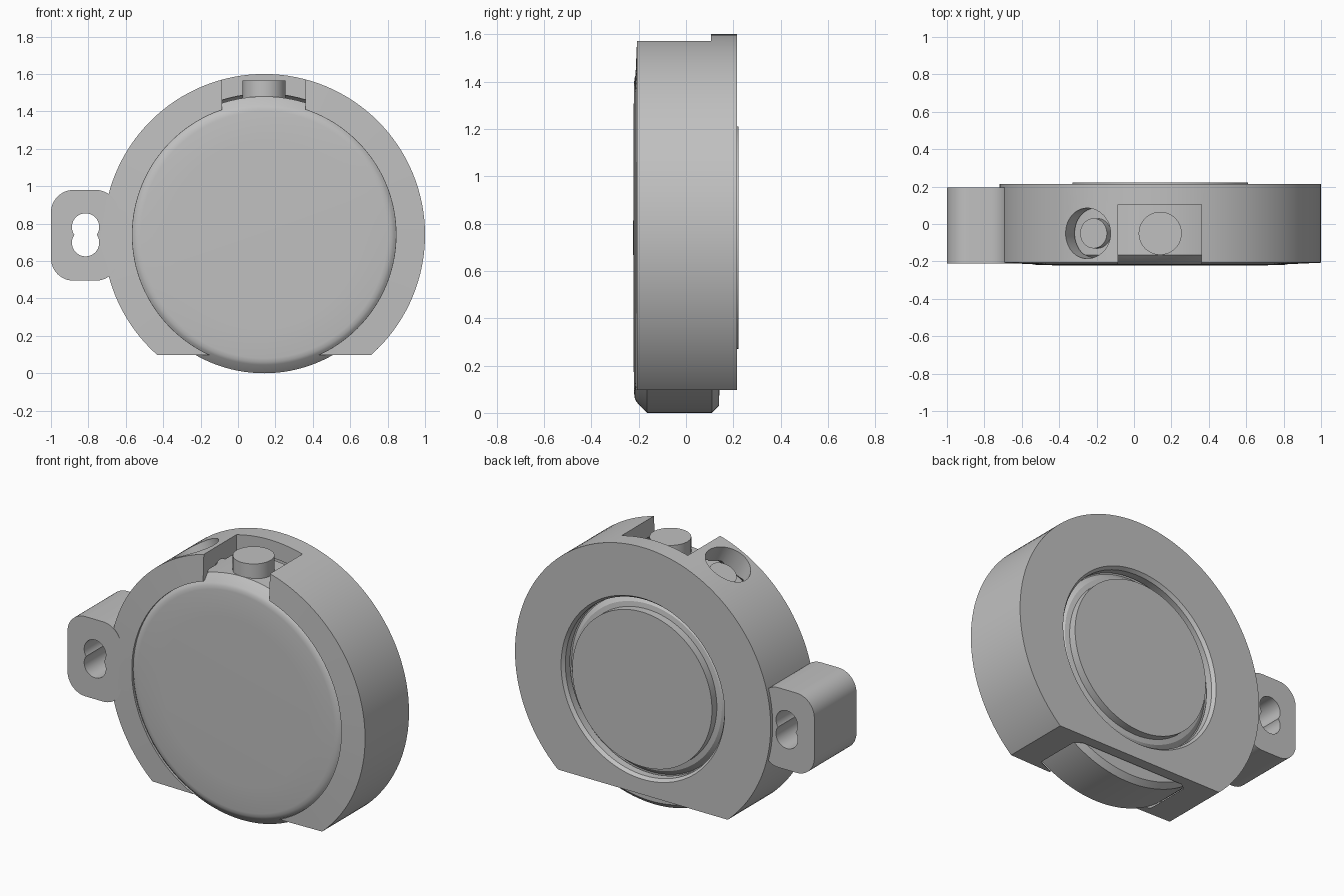
import bpy, bmesh, math
from mathutils import Matrix, Vector

if "Cube" in bpy.data.objects:
    bpy.data.objects.remove(bpy.data.objects["Cube"], do_unlink=True)

CENTRE = Vector((0.14, 0, 0.74))
TILT = math.radians(-27)
BUTTON_Y = -0.05

grey = bpy.data.materials.new("plain grey")
grey.use_nodes = True
grey.diffuse_color = (0.53, 0.53, 0.53, 1)
grey.node_tree.nodes["Principled BSDF"].inputs["Base Color"].default_value = grey.diffuse_color


def make_object(name, bm):
    bmesh.ops.recalc_face_normals(bm, faces=bm.faces)
    mesh = bpy.data.meshes.new(name)
    bm.to_mesh(mesh)
    bm.free()
    obj = bpy.data.objects.new(name, mesh)
    bpy.context.collection.objects.link(obj)
    return obj


def lathe(name, profile, closed):
    """Spin (radius, y) points about the centre line running front to back."""
    bm = bmesh.new()
    verts = [bm.verts.new(CENTRE + Vector((r, y, 0))) for r, y in profile]
    edges = [bm.edges.new(pair) for pair in zip(verts, verts[1:])]
    if closed:
        edges.append(bm.edges.new((verts[-1], verts[0])))
    bmesh.ops.spin(bm, geom=verts + edges, cent=CENTRE, axis=(0, 1, 0),
                   angle=math.tau, steps=128)
    bmesh.ops.remove_doubles(bm, verts=bm.verts, dist=0.0001)
    return make_object(name, bm)


def box(name, low, high):
    low, high = Vector(low), Vector(high)
    bm = bmesh.new()
    size = Matrix.Diagonal((high - low).to_4d())
    bmesh.ops.create_cube(bm, size=1, matrix=Matrix.Translation((low + high) / 2) @ size)
    return make_object(name, bm)


def rod(name, radius, start, end):
    start, end = Vector(start), Vector(end)
    along = end - start
    turn = along.to_track_quat('Z', 'Y').to_matrix().to_4x4()
    bm = bmesh.new()
    bmesh.ops.create_cone(bm, cap_ends=True, segments=64, radius1=radius, radius2=radius,
                          depth=along.length, matrix=Matrix.Translation((start + end) / 2) @ turn)
    return make_object(name, bm)


def radial(distance):
    return CENTRE + Vector((math.sin(TILT) * distance, BUTTON_Y, math.cos(TILT) * distance))


def combine(target, tool, operation):
    mod = target.modifiers.new("join", 'BOOLEAN')
    mod.object, mod.operation, mod.solver = tool, operation, 'EXACT'
    bpy.context.view_layer.objects.active = target
    bpy.ops.object.modifier_apply(modifier=mod.name)
    bpy.data.objects.remove(tool, do_unlink=True)


# Holder ring with a hollow pocket, front lip and open back
holder = lathe("holder", [(0.86, 0.215), (0.86, -0.207), (0.705, -0.214), (0.705, -0.2),
                          (0.755, -0.16), (0.755, 0.12), (0.735, 0.15), (0.535, 0.15),
                          (0.535, 0.195), (0.55, 0.215)], True)

# Mounting ear with rounded corners
ear = box("ear", (-1.0, -0.21, 0.495), (-0.64, 0.195, 0.98))
bm = bmesh.new()
bm.from_mesh(ear.data)
corners = [e for e in bm.edges if abs(e.verts[0].co.y - e.verts[1].co.y) > 0.1]
bmesh.ops.bevel(bm, geom=corners, offset=0.12, segments=12, profile=0.5, affect='EDGES')
bm.to_mesh(ear.data)
bm.free()
combine(holder, ear, 'UNION')

# Flat base, button notch, angled button hole and double screw hole
combine(holder, box("base_cut", (-1, -1, -1), (1.2, 1, 0.097)), 'DIFFERENCE')
combine(holder, box("notch_cut", (-0.085, -1, 1.3), (0.36, 0.105, 2)), 'DIFFERENCE')
combine(holder, rod("angled_cut", 0.135, radial(0.65), radial(1.2)), 'DIFFERENCE')
for z in (0.698, 0.782):
    combine(holder, rod("screw_cut", 0.073, (-0.815, -1, z), (-0.815, 1, z)), 'DIFFERENCE')

# Round case held in the pocket, with a raised disc at the back
case = lathe("round_case", [(0, -0.223), (0.5, -0.222), (0.66, -0.219), (0.68, -0.216),
                            (0.695, -0.208), (0.74, -0.165), (0.74, 0.11), (0.71, 0.14),
                            (0.53, 0.142), (0.5, 0.17), (0.47, 0.175), (0.47, 0.222),
                            (0, 0.222)], False)

# Push buttons on the case
crown = rod("top_button", 0.115, CENTRE + Vector((0, BUTTON_Y, 0.7)),
            CENTRE + Vector((0, BUTTON_Y, 0.825)))
side = rod("side_button", 0.08, radial(0.68), radial(0.785))

for obj in (holder, case, crown, side):
    obj.data.materials.clear()
    obj.data.materials.append(grey)
    bpy.ops.object.select_all(action='DESELECT')
    obj.select_set(True)
    bpy.context.view_layer.objects.active = obj
    bpy.ops.object.shade_smooth_by_angle(angle=math.radians(25))
